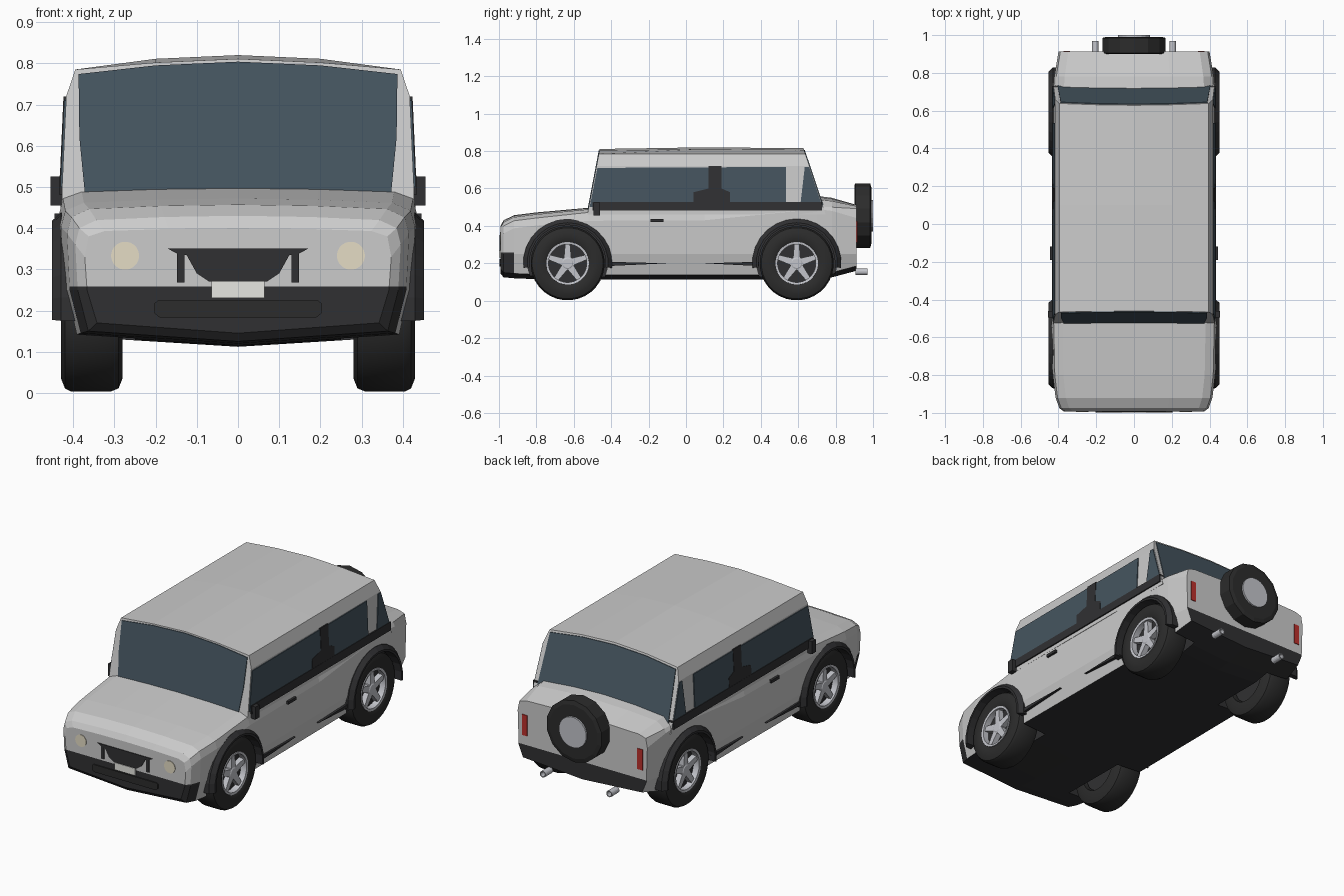
import bpy, bmesh, math

if "Cube" in bpy.data.objects:
    bpy.data.objects.remove(bpy.data.objects["Cube"])


def material(name, r, g, b):
    m = bpy.data.materials.new(name)
    m.diffuse_color = (r, g, b, 1)
    m.use_nodes = True
    m.node_tree.nodes["Principled BSDF"].inputs["Base Color"].default_value = m.diffuse_color
    return m


PAINT = material("paint", .62, .62, .62)
DARK = material("dark_trim", .03, .03, .032)
GLASS = material("glass", .06, .09, .115)
RUBBER = material("rubber", .025, .025, .025)
METAL = material("metal", .55, .56, .6)
RED = material("red_lens", .5, .03, .025)
LAMP = material("lamp", .78, .72, .56)
WHITE = material("plate_white", .8, .8, .76)


def build(name, verts, faces, mat=None, mirror=False, smooth=False):
    me = bpy.data.meshes.new(name)
    me.from_pydata(verts, [], faces)
    bm = bmesh.new()
    bm.from_mesh(me)
    bmesh.ops.recalc_face_normals(bm, faces=bm.faces)
    bm.to_mesh(me)
    bm.free()
    ob = bpy.data.objects.new(name, me)
    bpy.context.collection.objects.link(ob)
    if mat:
        me.materials.append(mat)
    if smooth:
        bpy.ops.object.select_all(action='DESELECT')
        bpy.context.view_layer.objects.active = ob
        ob.select_set(True)
        bpy.ops.object.shade_smooth_by_angle(angle=math.radians(35))
    if mirror:
        ob.modifiers.new("mirror", 'MIRROR')
    return ob


def loft(name, rings, mat=None, closed=False, **kw):
    n, m = len(rings[0]), len(rings)
    faces = [(i * n + j, i * n + (j + 1) % n, (i + 1) % m * n + (j + 1) % n, (i + 1) % m * n + j)
             for i in range(m if closed else m - 1) for j in range(n)]
    if not closed:
        faces += [tuple(range(n)), tuple(range((m - 1) * n, m * n))]
    return build(name, [p for r in rings for p in r], faces, mat, **kw)


def sym(half):
    """Half section (centre to centre) to a full x-symmetric ring."""
    return half + [(-x, z) for x, z in half[-2:0:-1]]


def lathe(name, prof, axis, c, mat, n=32, **kw):
    """Turn (along, radius) points around the x or y axis through c = (across, z)."""
    rings = []
    for a, r in prof:
        ring = []
        for k in range(n):
            t = 2 * math.pi * (k + .5) / n
            u, z = c[0] + r * math.cos(t), c[1] + r * math.sin(t)
            ring.append((a, u, z) if axis == 'x' else (u, a, z))
        rings.append(ring)
    return loft(name, rings, mat, **kw)


def side_panel(name, pts, fx, mat, depth=.03):
    """Mirrored plate on the car side; fx gives outer x at height z."""
    return loft(name, [[(fx(z) - d, y, z) for y, z in pts] for d in (0, depth)], mat, mirror=True)


def end_panel(name, pts, fy, depth, mat, mirror=False):
    """Plate on the front or rear; fy gives outer y at height z."""
    return loft(name, [[(x, fy(z) + d, z) for x, z in pts] for d in (0, depth)], mat, mirror=mirror)


def rect(a0, a1, z0, z1):
    return [(a0, z0), (a1, z0), (a1, z1), (a0, z1)]


# Lower body: (y, half width, bottom z, top z, edge drop)
stations = [(-.992, .372, .145, .40, .02), (-.975, .395, .125, .43, .03), (-.92, .415, .12, .457, .03),
            (-.80, .43, .115, .472, .03), (-.52, .436, .112, .497, .025), (.1, .432, .112, .50, .02),
            (.70, .428, .112, .56, .055), (.78, .422, .125, .55, .05), (.912, .40, .16, .512, .02)]
rings = []
for y, w, b, t, e in stations:
    half = [(0, b), (w * .92, b + .025), (w * .985, .25), (w, t - .07), (w * .975, t - e),
            (w * .87, t - e * .35), (w * .45, t - e * .1), (0, t)]
    rings.append([(x, y, z) for x, z in sym(half)])
body = loft("body", rings, PAINT)
body.data.materials.append(DARK)
bm = bmesh.new()
bm.from_mesh(body.data)
bmesh.ops.bisect_plane(bm, geom=bm.verts[:] + bm.edges[:] + bm.faces[:], plane_co=(0, 0, .258), plane_no=(0, 0, 1))
for f in bm.faces:  # dark bumpers and underside
    c = f.calc_center_median()
    if f.normal.z < -.5 or (c.z < .258 and (c.y < -.93 or c.y > .9)):
        f.material_index = 1
bm.to_mesh(body.data)
bm.free()

# Wheel wells
AXLES = {"front": -.633, "rear": .592}
for end, yc in AXLES.items():
    for s in (1, -1):
        cut = lathe("well_cutter", [(s * .25, .213), (s * .6, .213)], 'x', (yc, .2), DARK, n=24)
        cut.hide_render = True
        mod = body.modifiers.new("well", 'BOOLEAN')
        mod.operation, mod.solver, mod.object = 'DIFFERENCE', 'EXACT', cut
        mod.material_mode = 'TRANSFER'
        bpy.context.view_layer.objects.active = body
        bpy.ops.object.modifier_apply(modifier=mod.name)
        bpy.data.objects.remove(cut)


# Cabin with raked ends and a crowned roof
def y_front(z): return -.522 + .19 * (z - .49)
def y_rear(z): return .737 - .335 * (z - .49)
def y_mid(z): return .1
def cabin_x(z): return .429 - .045 * max(0, z - .49)


rings = []
for fy, drop in ((y_front, .009), (y_mid, 0), (y_rear, .005)):
    half = [(0, .46), (.428, .46), (.427, .50), (.417, .72), (.395, .785), (.2, .811 - drop), (0, .82 - drop)]
    rings.append([(x, fy(z), z) for x, z in sym(half)])
loft("cabin", rings, PAINT)

# Windows
half = [(0, .492), (.372, .487), (.385, .62), (.387, .774), (.2, .795), (0, .804)]
end_panel("windshield", sym(half), lambda z: y_front(z) - .004, .02, GLASS)
half = [(0, .50), (.405, .50), (.388, .775), (.2, .797), (0, .805)]
end_panel("rear_window", sym(half), lambda z: y_rear(z) + .004, -.02, GLASS)
side_panel("side_window", [(-.515, .50), (.535, .50), (.535, .715), (-.474, .71)],
           lambda z: cabin_x(z) + .003, GLASS)
side_panel("quarter_window", [(.61, .50), (.73, .50), (.658, .715), (.635, .715)],
           lambda z: cabin_x(z) + .003, GLASS)
side_panel("window_belt", rect(-.50, .728, .482, .528), lambda z: cabin_x(z) + .006, DARK)
side_panel("door_pillar", [(.04, .52), (.235, .52), (.235, .58), (.19, .60), (.19, .72), (.12, .72),
                           (.12, .60), (.04, .58)], lambda z: cabin_x(z) + .005, DARK)

# Side trim
side_panel("door_handle", rect(-.19, -.12, .42, .436), lambda z: .445, DARK)
side_panel("mirror", rect(-.495, -.46, .455, .525), lambda z: .455, DARK, .035)
side_panel("front_crease", [(-.42, .185), (-.1, .2), (-.42, .208)], lambda z: .428, DARK)
side_panel("rear_crease", [(.39, .185), (.1, .2), (.39, .208)], lambda z: .426, DARK)

# Wheels and arches
for end, yc in AXLES.items():
    c = (yc, .2)
    rings = []
    for k in range(15):
        t = math.radians(-6 + 192 * k / 14)
        rings.append([(x, yc + r * math.cos(t), .2 + r * math.sin(t)) for x, r in
                      ((.39, .205), (.452, .205), (.452, .217), (.43, .238), (.39, .238))])
    loft(end + "_arch", rings, DARK, mirror=True)
    lathe(end + "_tyre", [(.40, .11), (.422, .113), (.43, .13), (.43, .165), (.42, .19), (.405, .198), (.31, .198),
                          (.29, .19), (.28, .165), (.28, .12)], 'x', c, RUBBER, closed=True, mirror=True, smooth=True)
    lathe(end + "_rim", [(.39, .102), (.425, .102), (.427, .114), (.39, .116)], 'x', c, METAL,
          closed=True, mirror=True, smooth=True)
    lathe(end + "_brake_disc", [(.30, .112), (.385, .112)], 'x', c, DARK, mirror=True)
    lathe(end + "_hub", [(.38, .036), (.412, .036), (.418, .025)], 'x', c, METAL, n=20, mirror=True)
    for k in range(5):
        t = math.radians(90 + 72 * k)
        spoke = [(r, w) for r, w in ((.02, .02), (.108, .013), (.108, -.013), (.02, -.02))]
        loft(end + "_spoke", [[(x, yc + r * math.cos(t) - w * math.sin(t), .2 + r * math.sin(t) + w * math.cos(t))
                               for r, w in spoke] for x in (.385, .415)], METAL, mirror=True)
    lathe(end + "_axle", [(-.3, .02), (.3, .02)], 'x', c, DARK, n=12)

# Front details
half = [(0, .27), (.07, .27), (.10, .29), (.125, .335), (.13, .335), (.13, .268), (.148, .268),
        (.148, .338), (.17, .35), (0, .35)]
end_panel("grille", sym(half), lambda z: -.996, .03, DARK)
end_panel("number_plate", rect(-.064, .064, .23, .27), lambda z: -.999, .03, WHITE)
half = [(0, .183), (.19, .183), (.203, .193), (.203, .217), (.195, .224), (0, .224)]
end_panel("lower_intake", sym(half), lambda z: -.998, .03, RUBBER)
lathe("headlight", [(-.995, .034), (-.96, .034)], 'y', (.274, .333), LAMP, n=24, mirror=True)

# Rear details
end_panel("tail_light", rect(.34, .372, .31, .425), lambda z: .916, -.03, RED, mirror=True)
lathe("spare_tyre", [(.90, .16), (.905, .172), (.985, .172), (.991, .15)], 'y', (0, .455), RUBBER, n=14)
lathe("spare_hub", [(.95, .085), (1.0, .085)], 'y', (0, .455), METAL, n=20)
lathe("exhaust_tip", [(.905, .018), (.97, .018), (.97, .013), (.905, .013)], 'y', (.205, .155), METAL,
      n=16, closed=True, mirror=True)
